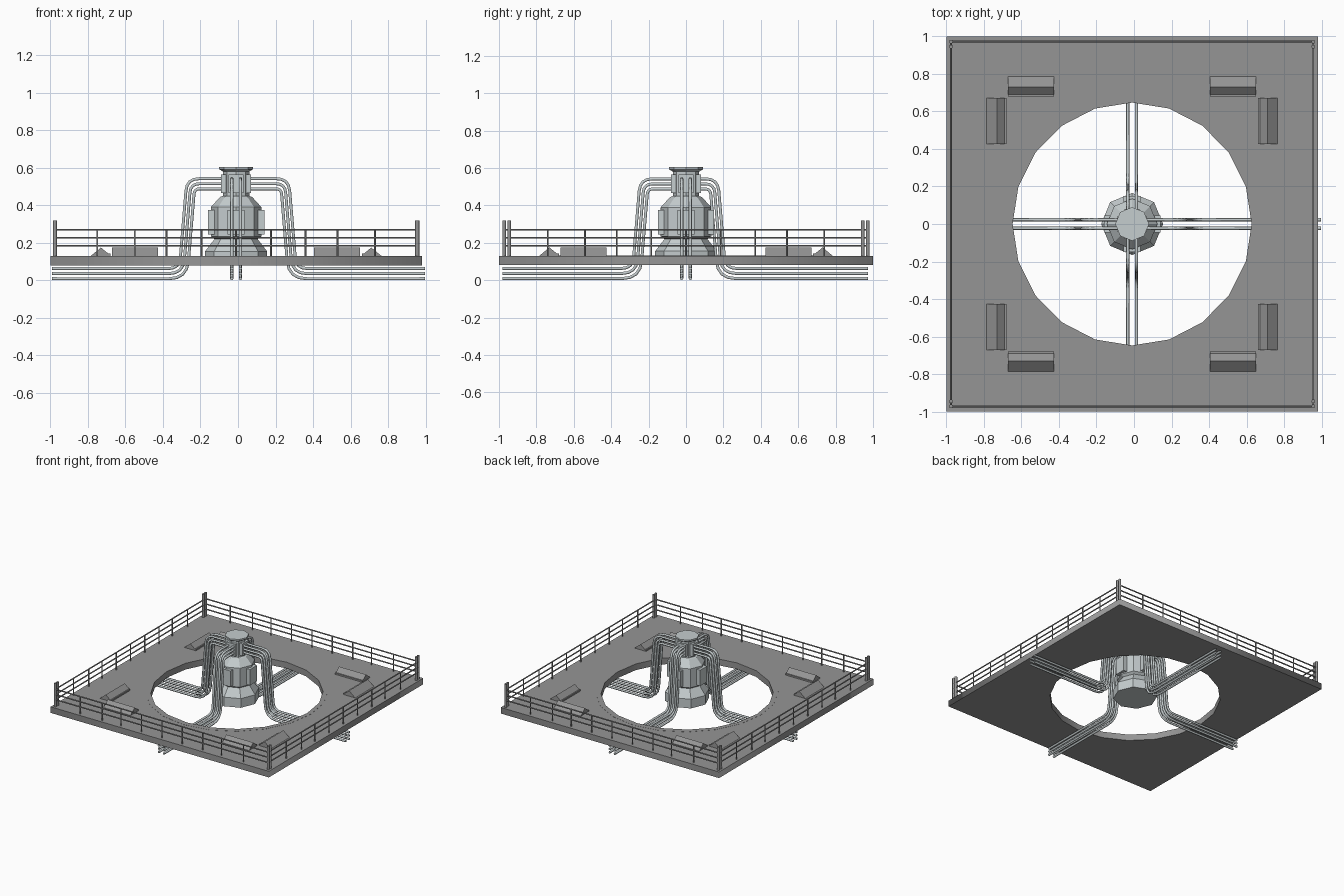
import bpy, bmesh, math
from mathutils import Matrix, Vector

if "Cube" in bpy.data.objects:
    bpy.data.objects.remove(bpy.data.objects["Cube"])

CX = -0.01  # the deck is slightly off centre because one pipe run sticks out


def material(name, col):
    m = bpy.data.materials.new(name)
    m.diffuse_color = (*col, 1)
    m.use_nodes = True
    m.node_tree.nodes["Principled BSDF"].inputs["Base Color"].default_value = m.diffuse_color
    return m


DARK = material("deck_grey", (0.30, 0.30, 0.30))
LIGHT = material("pale_metal", (0.56, 0.61, 0.62))


def link(name, data, mat):
    ob = bpy.data.objects.new(name, data)
    data.materials.append(mat)
    bpy.context.collection.objects.link(ob)
    return ob


def from_bmesh(name, bm, mat):
    bmesh.ops.recalc_face_normals(bm, faces=bm.faces)
    me = bpy.data.meshes.new(name)
    bm.to_mesh(me)
    bm.free()
    return link(name, me, mat)


def ellipse(rx, ry, n=20):
    return [(CX + rx * math.sin(2 * math.pi * i / n), ry * math.cos(2 * math.pi * i / n)) for i in range(n)]


def slab(name, outlines, z0, z1, mat):
    """Filled flat outline(s) with holes, extruded from z0 to z1."""
    cu = bpy.data.curves.new(name, 'CURVE')
    cu.dimensions = '2D'
    cu.fill_mode = 'BOTH'
    cu.extrude = (z1 - z0) / 2
    for pts in outlines:
        sp = cu.splines.new('POLY')
        sp.points.add(len(pts) - 1)
        for p, (x, y) in zip(sp.points, pts):
            p.co = (x, y, 0, 1)
        sp.use_cyclic_u = True
    link(name, cu, mat).location.z = (z0 + z1) / 2


def tubes(name, paths, radius, mat, res=1):
    cu = bpy.data.curves.new(name, 'CURVE')
    cu.dimensions = '3D'
    cu.bevel_depth = radius
    cu.bevel_resolution = res
    cu.use_fill_caps = True
    for pts in paths:
        sp = cu.splines.new('POLY')
        sp.points.add(len(pts) - 1)
        for p, co in zip(sp.points, pts):
            p.co = (*co, 1)
    return link(name, cu, mat)


def lathe(name, profile, n, mat):
    bm = bmesh.new()
    rings = [[bm.verts.new((CX + r * math.cos(2 * math.pi * i / n), r * math.sin(2 * math.pi * i / n), z))
              for i in range(n)] for r, z in profile]
    for a, b in zip(rings, rings[1:]):
        for i in range(n):
            j = (i + 1) % n
            bm.faces.new((a[i], a[j], b[j], b[i]))
    bm.faces.new(rings[0])
    bm.faces.new(rings[-1])
    return from_bmesh(name, bm, mat)


def boxes(name, items, mat):
    bm = bmesh.new()
    for c, s, ang in items:
        m = Matrix.Rotation(ang, 4, 'Z') @ Matrix.Translation(c) @ Matrix.Diagonal((*s, 1))
        bmesh.ops.create_cube(bm, size=1, matrix=Matrix.Translation((CX, 0, 0)) @ m)
    return from_bmesh(name, bm, mat)


# Deck with a 20-sided opening, and the lip around it
x0, x1 = CX - 0.99, CX + 0.99
slab("deck", [[(x0, -1), (x1, -1), (x1, 1), (x0, 1)], ellipse(0.67, 0.692)], 0.08, 0.13, DARK)
slab("opening_lip", [ellipse(0.67, 0.692), ellipse(0.637, 0.647)], 0.08, 0.131, DARK)

# Ridged wedges, two at each deck corner
bm = bmesh.new()
prof = [(0.785, 0.13), (0.73, 0.175), (0.69, 0.142), (0.68, 0.142), (0.68, 0.13)]
for sx in (-1, 1):
    for sy in (-1, 1):
        for swap in (False, True):
            ends = []
            for t in (0.425, 0.67):
                ring = []
                for d, z in prof:
                    x, y = (d - 0.01, t) if swap else (t - 0.01, d)
                    ring.append(bm.verts.new((CX + sx * x, sy * y, z)))
                ends.append(ring)
                bm.faces.new(ring)
            for i in range(5):
                j = (i + 1) % 5
                bm.faces.new((ends[0][i], ends[0][j], ends[1][j], ends[1][i]))
from_bmesh("corner_wedges", bm, DARK)

# Railing: three rails a side, thin posts, doubled corner posts
E = 0.965
rails, posts, corners = [], [], []
for s in (-1, 1):
    for z in (0.185, 0.227, 0.27):
        rails.append([(CX - E, s * 0.972, z), (CX + E, s * 0.972, z)])
        rails.append([(CX + s * E, -0.972, z), (CX + s * E, 0.972, z)])
    for t in (-0.74, -0.54, -0.37, -0.185, 0, 0.185, 0.37, 0.54, 0.74):
        posts.append([(CX + t, s * 0.972, 0.13), (CX + t, s * 0.972, 0.27)])
        posts.append([(CX + s * E, t, 0.13), (CX + s * E, t, 0.27)])
    for y in (-0.972, -0.945, 0.945, 0.972):
        corners.append([(CX + s * E, y, 0.13), (CX + s * E, y, 0.32)])
tubes("rails", rails, 0.005, DARK)
tubes("rail_posts", posts, 0.005, DARK)
tubes("corner_posts", corners, 0.011, DARK)

# Central hub
lathe("hub", [(0.165, 0.08), (0.165, 0.155), (0.115, 0.22), (0.135, 0.235), (0.135, 0.39),
              (0.085, 0.445), (0.07, 0.45), (0.07, 0.58), (0.09, 0.592), (0.09, 0.605)], 8, LIGHT)
boxes("hub_panels", [((0.13, 0, 0.31), (0.04, 0.09, 0.13), k * math.pi / 2) for k in range(4)], LIGHT)
boxes("pipe_sockets", [((0.065, 0, 0.515), (0.03, 0.08, 0.1), k * math.pi / 2) for k in range(4)], LIGHT)


def rounded(pts, radii, seg=4):
    """Polyline with its inner corners rounded."""
    pts = [Vector(p) for p in pts]
    out = [pts[0]]
    for a, c, b, r in zip(pts, pts[1:], pts[2:], radii):
        p, q = c + (a - c).normalized() * r, c + (b - c).normalized() * r
        for i in range(seg + 1):
            t = i / seg
            out.append(p * (1 - t) ** 2 + c * 2 * t * (1 - t) + q * t * t)
    return out + [pts[-1]]


# Pipe bundles: six nested pipes in each direction, down and out under the deck
for name, ang, leg, end in (("right", 0, 0.28, 1.005), ("back", 90, 0.17, 0.972),
                            ("left", 180, 0.262, 0.98), ("front", 270, 0.245, 0.98)):
    rot = Matrix.Rotation(math.radians(ang), 3, 'Z')
    paths = []
    for side in (-0.023, 0.023):
        for k in range(3):
            top, low, x = 0.542 - 0.027 * k, 0.063 - 0.027 * k, leg - 0.02 * k
            path = rounded([(0.05, top), (x, top), (x + 0.04, low), (end, low)],
                           (0.065 - 0.018 * k, 0.06 + 0.018 * k))
            paths.append([rot @ Vector((p.x, side, p.y)) + Vector((CX, 0, 0)) for p in path])
    tubes("pipes_" + name, paths, 0.009, LIGHT)
